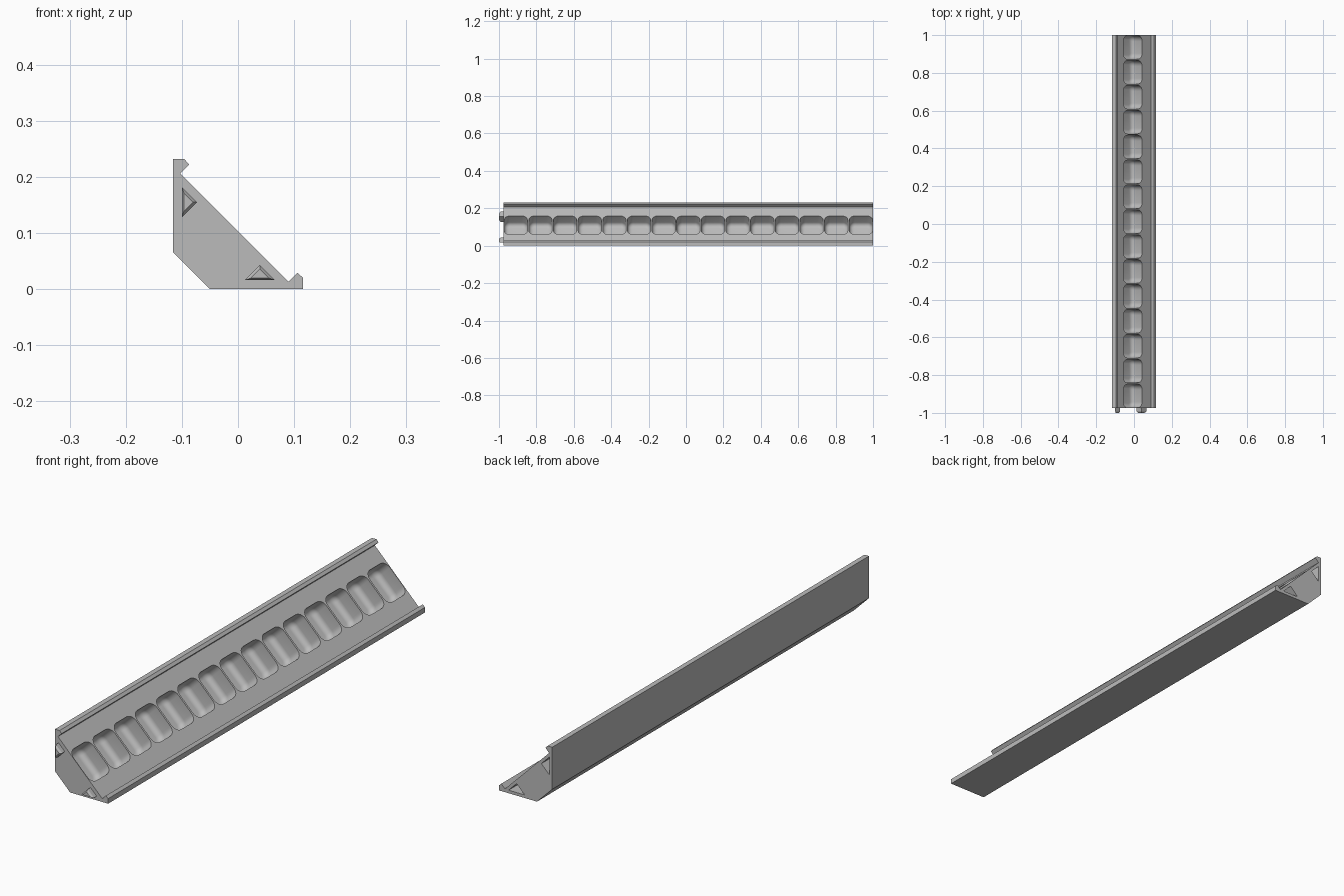
import bpy, bmesh, math
from mathutils import Vector

if "Cube" in bpy.data.objects:
    bpy.data.objects.remove(bpy.data.objects["Cube"])

H = 0.116                      # half width of the rail section
Y0, Y1 = -0.975, 1.0           # rail ends
grey = bpy.data.materials.new("plain grey")
grey.diffuse_color = (0.5, 0.5, 0.5, 1)
grey.use_nodes = True
grey.node_tree.nodes["Principled BSDF"].inputs["Base Color"].default_value = grey.diffuse_color


def flip(p):
    """Mirror a section point across the rail's diagonal axis."""
    return (p[1] - H, p[0] + H)


def loft(bm, rings):
    """Skin closed rings of points and cap both ends."""
    rows = [[bm.verts.new(p) for p in r] for r in rings]
    n = len(rows[0])
    for a, b in zip(rows, rows[1:]):
        for i in range(n):
            j = (i + 1) % n
            bm.faces.new((a[i], a[j], b[j], b[i]))
    bm.faces.new(rows[0][::-1])
    bm.faces.new(rows[-1])


def finish(name, bm):
    bmesh.ops.recalc_face_normals(bm, faces=bm.faces)
    me = bpy.data.meshes.new(name)
    bm.to_mesh(me)
    bm.free()
    me.materials.append(grey)
    ob = bpy.data.objects.new(name, me)
    bpy.context.collection.objects.link(ob)
    return ob


def section(pts, y):
    return [(x, y, z) for x, z in pts]


def shrink(tri, f):
    cx, cz = (sum(c) / 3 for c in zip(*tri))
    return [(cx + (x - cx) * f, cz + (z - cz) * f) for x, z in tri]


# rail: hooked lips either side of a sloping face, chamfered heel
half = [(-0.05, 0), (H, 0), (H, 0.02), (0.106, 0.029), (0.09, 0.013)]
outline = half + [flip(p) for p in reversed(half)]
bm = bmesh.new()
loft(bm, [section(outline, Y0), section(outline, Y1)])
rail = finish("rail", bm)

# cutter: row of rounded pockets sunk into the slope
bm = bmesh.new()
U = Vector((1, 0, -1)).normalized()
N = Vector((1, 0, 1)).normalized()
COUNT, PITCH, HU, HY, R, DEPTH, FIL = 15, 0.1318, 0.07, 0.062, 0.03, 0.07, 0.022


def pocket_ring(centre, inset, depth):
    r, ring = R - inset, []
    for k, (su, sy) in enumerate([(1, 1), (-1, 1), (-1, -1), (1, -1)]):
        for s in range(7):
            a = math.pi / 2 * (k + s / 6)
            u = su * (HU - R) + r * math.cos(a)
            y = sy * (HY - R) + r * math.sin(a)
            ring.append(centre + U * u + Vector((0, y, 0)) - N * depth)
    return ring


for i in range(COUNT):
    c = Vector((-0.0065, (Y0 + Y1) / 2 + (i - (COUNT - 1) / 2) * PITCH, 0.1095))
    rings = [pocket_ring(c, 0, -0.02)]
    for s in range(6):
        a = math.pi / 2 * s / 5
        rings.append(pocket_ring(c, FIL * (1 - math.cos(a)),
                                 DEPTH - FIL + FIL * math.sin(a)))
    loft(bm, rings)

# cutter: triangular channels open at the back end
channel = [(0.004, 0.012), (0.074, 0.012), (0.039, 0.047)]
for tri in (channel, [flip(p) for p in channel]):
    loft(bm, [section(tri, Y0 + 0.02), section(tri, Y1 + 0.02)])
cutter = finish("cutter", bm)
cutter.hide_render = True

mod = rail.modifiers.new("cut", 'BOOLEAN')
mod.operation, mod.solver, mod.object = 'DIFFERENCE', 'EXACT', cutter
bpy.context.view_layer.objects.active = rail
rail.select_set(True)
bpy.ops.object.modifier_apply(modifier="cut")
bpy.data.objects.remove(cutter)
bpy.ops.object.select_all(action='DESELECT')
rail.select_set(True)
bpy.ops.object.shade_smooth_by_angle(angle=math.radians(35))

# triangular pegs with bevelled tips on the front end
peg = [(0.012, 0.016), (0.066, 0.016), (0.039, 0.043)]
for name, tri in (("lower_peg", peg), ("upper_peg", [flip(p) for p in peg])):
    bm = bmesh.new()
    loft(bm, [section(tri, Y0 + 0.002), section(tri, -0.992),
              section(shrink(tri, 0.6), -1.0)])
    finish(name, bm)
